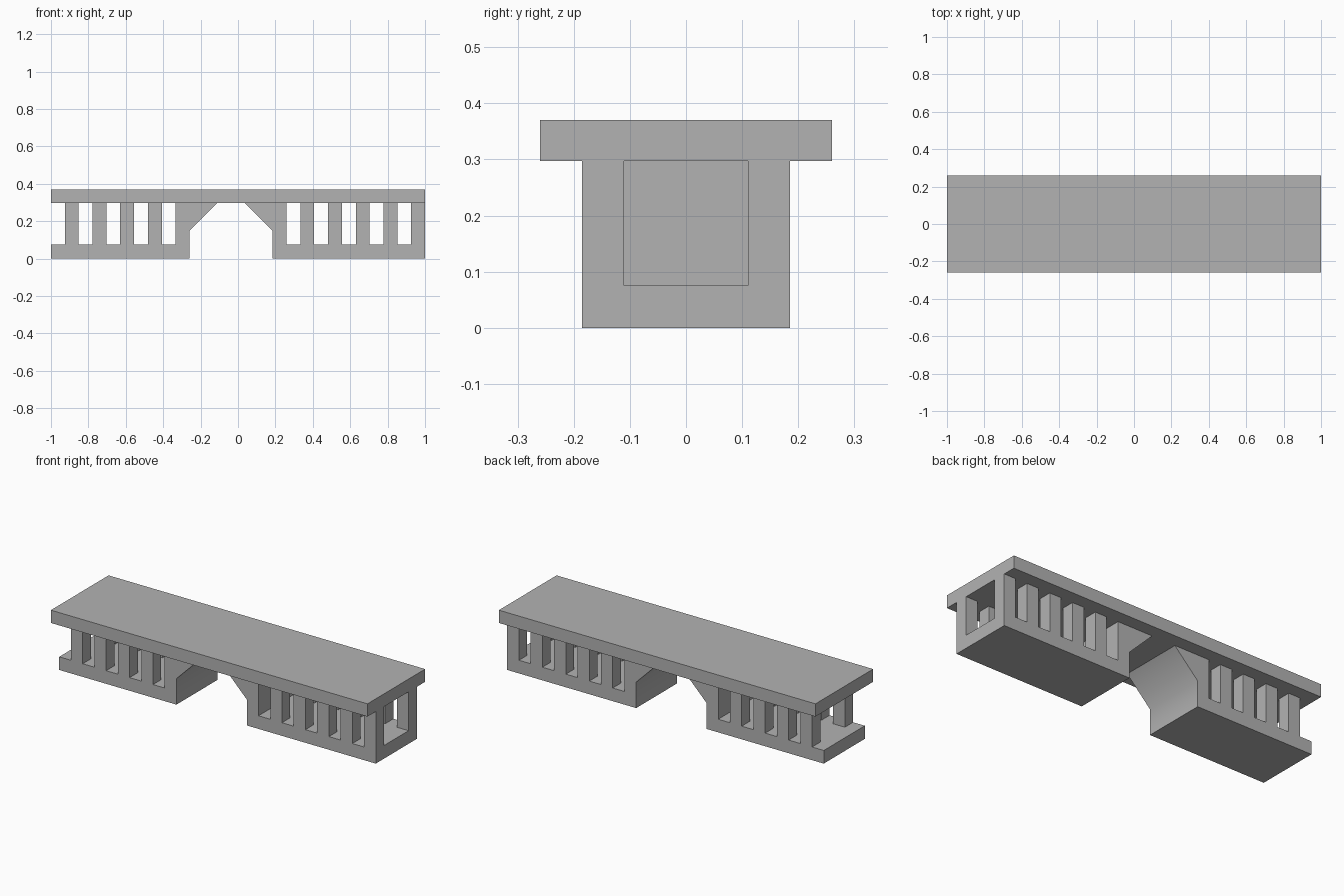
import bpy, bmesh, math

default = bpy.data.objects.get("Cube")
if default:
    bpy.data.objects.remove(default, do_unlink=True)

# Main dimensions
UNIT = 2 / 27            # post width; gaps are the same width
HALF_BODY = 0.185
HALF_DECK = 0.26
SLAB_TOP = 0.075
DECK_BOTTOM = 0.297
DECK_TOP = 0.37

concrete = bpy.data.materials.new("grey concrete")
concrete.use_nodes = True
GREY = (0.45, 0.45, 0.45, 1)
concrete.diffuse_color = GREY
concrete.node_tree.nodes["Principled BSDF"].inputs["Base Color"].default_value = GREY


def extrude_profile(name, profile, half_width, y=0, smooth_angle=None):
    """Extrude an (x, z) outline along y."""
    bm = bmesh.new()
    face = bm.faces.new([bm.verts.new((x, y - half_width, z)) for x, z in profile])
    result = bmesh.ops.extrude_face_region(bm, geom=[face])
    moved = [v for v in result["geom"] if isinstance(v, bmesh.types.BMVert)]
    bmesh.ops.translate(bm, verts=moved, vec=(0, 2 * half_width, 0))
    bmesh.ops.recalc_face_normals(bm, faces=bm.faces)
    mesh = bpy.data.meshes.new(name)
    bm.to_mesh(mesh)
    bm.free()
    mesh.materials.append(concrete)
    if smooth_angle:
        mesh.shade_smooth()
        mesh.set_sharp_from_angle(angle=math.radians(smooth_angle))
    obj = bpy.data.objects.new(name, mesh)
    bpy.context.scene.collection.objects.link(obj)
    return obj


def box(name, x0, x1, z0, z1, half_width, y=0):
    return extrude_profile(name, [(x0, z0), (x1, z0), (x1, z1), (x0, z1)], half_width, y)


def abutment(name, end, mouth, crown, inner):
    """Floor slab rising into a solid block with a chamfered arch face."""
    outline = [(end, 0), (mouth, 0), (mouth, 2 * UNIT), (crown, DECK_BOTTOM),
               (inner, DECK_BOTTOM), (inner, SLAB_TOP), (end, SLAB_TOP)]
    extrude_profile(name, outline, HALF_BODY, smooth_angle=50)


# Deck
box("deck", -1, 1, DECK_BOTTOM, DECK_TOP, HALF_DECK)

# Abutments on either side of the arch
abutment("right_abutment", -1, -1 + 10 * UNIT, -1 + 12 * UNIT, -1 + 9 * UNIT)
abutment("left_abutment", 1, 1 - 11 * UNIT, 1 - 13 * UNIT, 1 - 10 * UNIT)

# Rows of posts along both sides of the hollow galleries
for label, first, count in (("right", -1 + UNIT, 4), ("left", 1 - 9 * UNIT, 5)):
    for i in range(count):
        x = first + 2 * UNIT * i
        for side, sign in (("front", -1), ("back", 1)):
            box(f"{label}_{side}_post_{i + 1}", x, x + UNIT, SLAB_TOP, DECK_BOTTOM,
                UNIT / 2, sign * (HALF_BODY - UNIT / 2))
